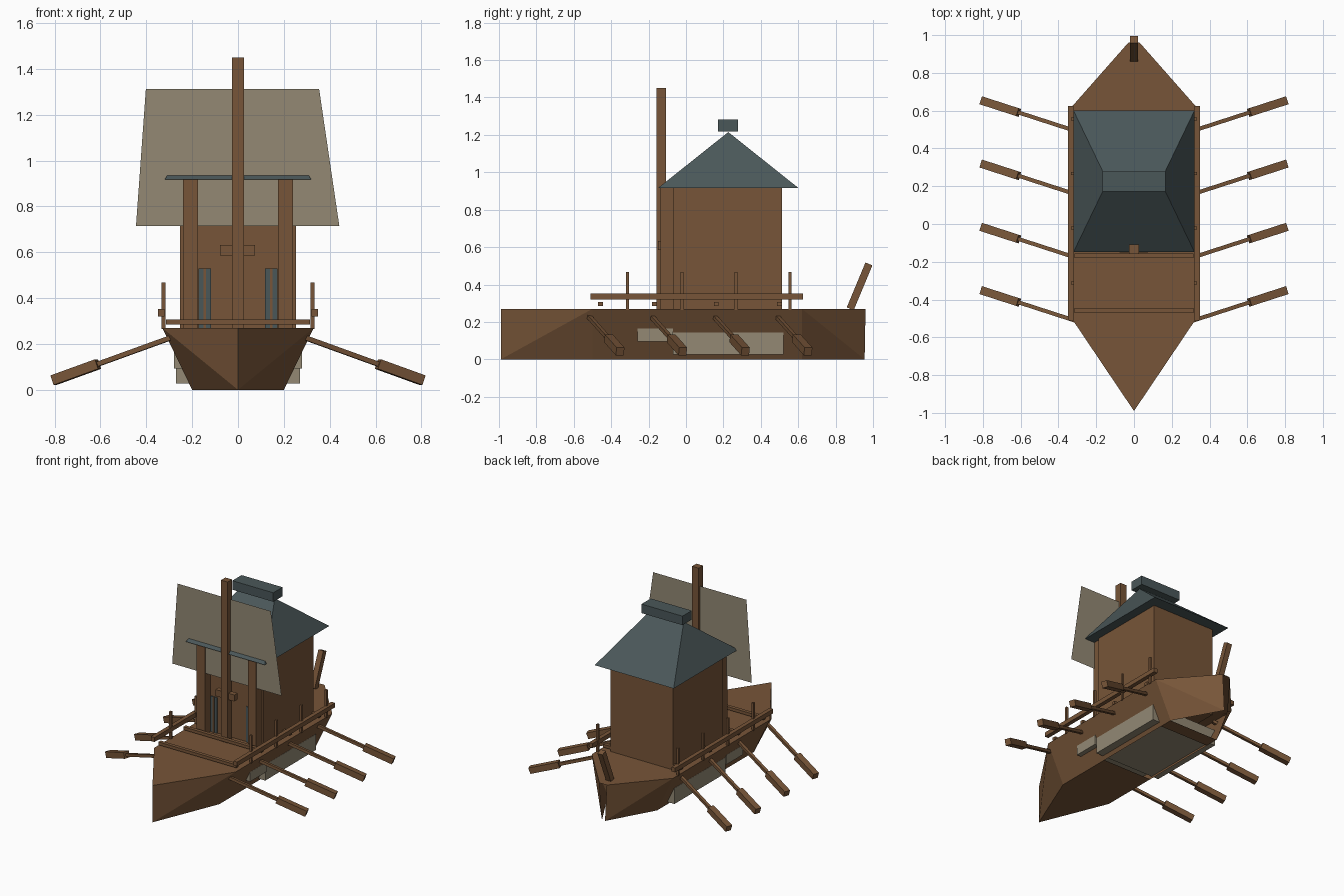
import bpy, bmesh
from mathutils import Vector

if "Cube" in bpy.data.objects:
    bpy.data.objects.remove(bpy.data.objects["Cube"])


def material(name, rgb):
    m = bpy.data.materials.new(name)
    lin = [((c / 255 + 0.055) / 1.055) ** 2.4 for c in rgb]
    m.diffuse_color = (*lin, 1)
    m.use_nodes = True
    m.node_tree.nodes["Principled BSDF"].inputs["Base Color"].default_value = m.diffuse_color
    return m


WOOD = material("brown wood", (119, 85, 56))
SLATE = material("blue grey slate", (74, 87, 89))
CLOTH = material("pale canvas", (147, 137, 116))


def mesh(name, verts, faces, mat):
    me = bpy.data.meshes.new(name)
    bm = bmesh.new()
    vs = [bm.verts.new(v) for v in verts]
    for f in faces:
        bm.faces.new([vs[i] for i in f])
    bmesh.ops.recalc_face_normals(bm, faces=bm.faces)
    bm.to_mesh(me)
    bm.free()
    me.materials.append(mat)
    ob = bpy.data.objects.new(name, me)
    bpy.context.collection.objects.link(ob)
    return ob


def box(name, x, y, z, mat=WOOD):
    v = [(a, b, c) for a in x for b in y for c in z]
    f = [(0, 1, 3, 2), (4, 6, 7, 5), (0, 4, 5, 1), (2, 3, 7, 6), (0, 2, 6, 4), (1, 5, 7, 3)]
    return mesh(name, v, f, mat)


def beam(name, a, b, size, mat=WOOD):
    """Square bar running from point a to point b."""
    a, b = Vector(a), Vector(b)
    h = size / 2
    ob = box(name, (-h, h), (-h, h), (0, (b - a).length), mat)
    d = (b - a).normalized()
    side = d.cross(Vector((0, 0, 1))).normalized()
    up = side.cross(d)
    for v in ob.data.vertices:
        v.co = a + side * v.co.x + up * v.co.y + d * v.co.z
    return ob


# Hull: faceted bow, flared sides, narrow open slit at the stern
T = 0.27
verts = [(0, -0.99, 0), (0, -0.99, T)]
for s in (-1, 1):
    verts += [(s * 0.2, -0.5, 0), (s * 0.33, -0.5, T), (s * 0.2, 0.62, 0),
              (s * 0.33, 0.62, T), (s * 0.012, 0.955, 0), (s * 0.03, 0.96, T),
              (s * 0.2, -0.07, 0), (s * 0.2, 0.52, 0)]
faces = [(1, 3, 11), (3, 5, 13, 11), (5, 7, 15, 13),        # deck
         (0, 2, 10), (2, 8, 16, 10), (9, 4, 12, 17)]        # bottom
for k in (0, 8):
    faces += [(0, 1, 3 + k), (0, 3 + k, 2 + k),
              (2 + k, 3 + k, 5 + k, 4 + k, 9 + k, 8 + k),
              (5 + k, 7 + k, 6 + k), (5 + k, 6 + k, 4 + k)]
mesh("hull", verts, faces, WOOD)

# Pale lockers pushing through the hull sides
box("front_hull_locker", (-0.28, 0.28), (-0.26, -0.07), (0.094, 0.164), CLOTH)
box("rear_hull_locker", (-0.27, 0.27), (-0.07, 0.52), (0.027, 0.143), CLOTH)

# Cross beams on the deck
for y in (-0.458, -0.168, 0.162, 0.5):
    box("deck_beam", (-0.315, 0.315), (y - 0.013, y + 0.013), (0.285, 0.307))

# Rails, rail posts and oars on both sides
for s in (-1, 1):
    box("rail", sorted((s * 0.32, s * 0.35)), (-0.51, 0.625), (0.32, 0.352))
    for y in (-0.313, -0.021, 0.268, 0.557):
        box("rail_post", sorted((s * 0.317, s * 0.333)), (y - 0.008, y + 0.008), (0.265, 0.468))
    for i in range(4):
        y = -0.352 + i * 0.335
        start = Vector((s * 0.28, y - 0.17, 0.232))
        end = Vector((s * 0.805, y, 0.042))
        neck = start.lerp(end, 0.63)
        beam("oar_shaft", start, neck.lerp(end, 0.1), 0.021)
        beam("oar_blade", neck, end, 0.044)

# Deck house with front posts and tall windows
box("deck_house", (-0.254, 0.254), (-0.067, 0.513), (T - 0.01, 0.918))
for s in (-1, 1):
    box("house_post", sorted((s * 0.174, s * 0.24)), (-0.135, -0.067), (T, 0.918))
    box("window", sorted((s * 0.118, s * 0.172)), (-0.074, -0.066), (T, 0.53), SLATE)
    box("window_bar", sorted((s * 0.14, s * 0.15)), (-0.079, -0.073), (T, 0.53))

# Hipped roof and ridge cap
mesh("roof", [(-0.32, -0.148, 0.917), (0.32, -0.148, 0.917), (0.32, 0.6, 0.917),
              (-0.32, 0.6, 0.917), (-0.14, 0.226, 1.215), (0.14, 0.226, 1.215)],
     [(0, 1, 5, 4), (1, 2, 5), (2, 3, 4, 5), (3, 0, 4), (0, 3, 2, 1)], SLATE)
box("ridge_cap", (-0.166, 0.166), (0.171, 0.278), (1.217, 1.283), SLATE)

# Mast, mast bracket and sail
box("mast", (-0.027, 0.027), (-0.158, -0.108), (T - 0.01, 1.45))
box("mast_bracket", (-0.078, 0.075), (-0.15, -0.112), (0.585, 0.632))
mesh("sail", [(-0.445, -0.126, 0.715), (0.442, -0.126, 0.715),
              (0.354, -0.126, 1.312), (-0.402, -0.126, 1.312)], [(0, 1, 2, 3)], CLOTH)

# Leaning stern post
beam("stern_post", (0, 0.878, 0.27), (0, 0.978, 0.51), 0.04)
